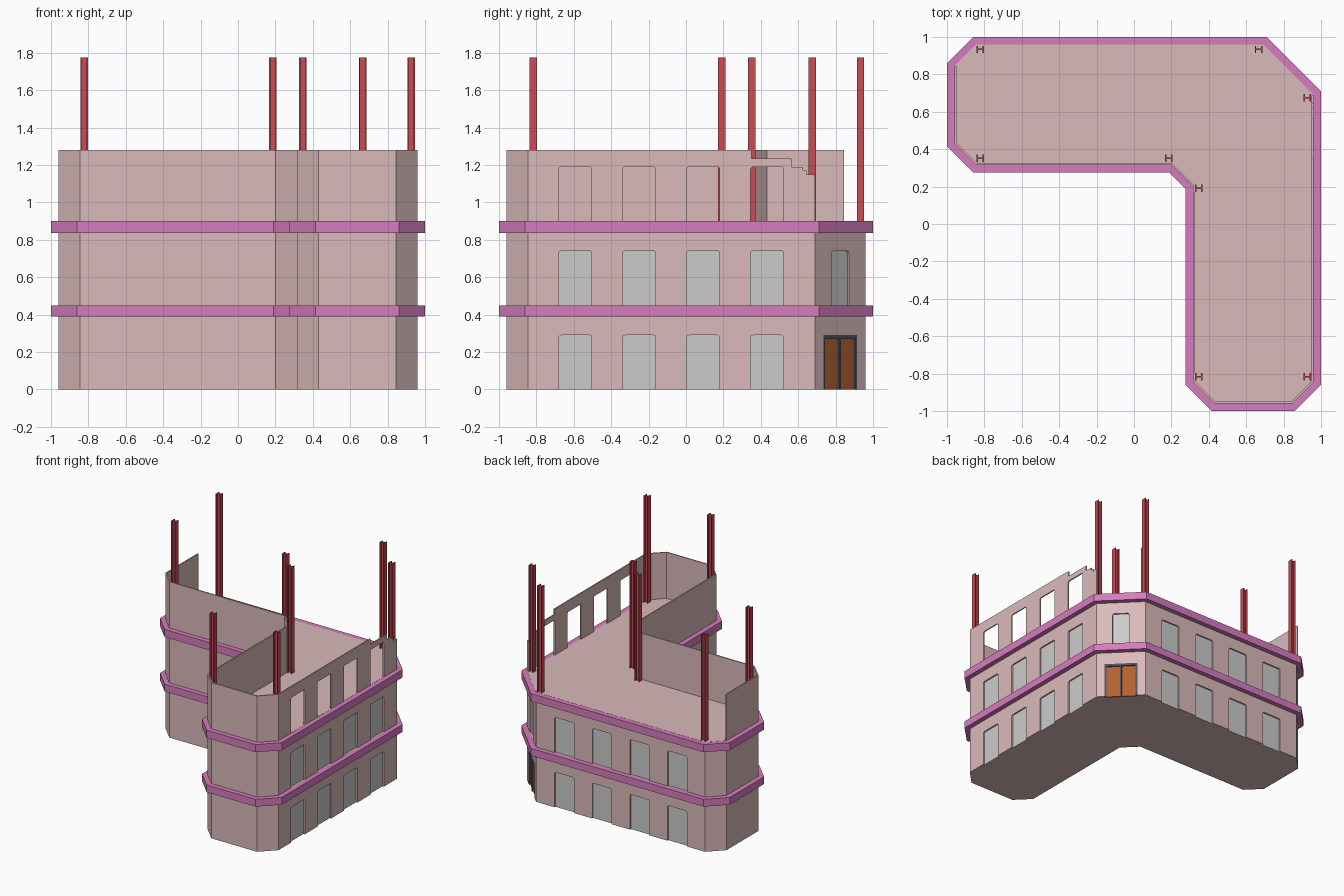
import bpy, bmesh
from mathutils import Vector

if "Cube" in bpy.data.objects:
    bpy.data.objects.remove(bpy.data.objects["Cube"])

WALL = [(-.96, .845), (-.96, .43), (-.845, .315), (.2, .315), (.315, .2), (.315, -.845),
        (.43, -.96), (.845, -.96), (.96, -.845), (.96, .69), (.69, .96), (-.845, .96)]
RIM = [(-1, .86), (-1, .415), (-.86, .275), (.19, .275), (.275, .19), (.275, -.86),
       (.415, -1), (.86, -1), (1, -.86), (1, .71), (.71, 1), (-.86, 1)]


def material(name, rgb):
    m = bpy.data.materials.new(name)
    m.diffuse_color = (*rgb, 1)
    m.use_nodes = True
    m.node_tree.nodes["Principled BSDF"].inputs["Base Color"].default_value = m.diffuse_color
    return m


PLASTER = material("plaster", (.70, .49, .49))
PINK = material("pink_trim", (.68, .20, .52))
RED = material("red_steel", (.60, .07, .09))
BROWN = material("brown_wood", (.45, .12, .03))
DARK = material("dark_frame", (.08, .09, .12))


def finish(name, bm, mat=None, recalc=True):
    if recalc:
        bmesh.ops.recalc_face_normals(bm, faces=bm.faces)
    me = bpy.data.meshes.new(name)
    bm.to_mesh(me)
    bm.free()
    ob = bpy.data.objects.new(name, me)
    bpy.context.collection.objects.link(ob)
    if mat:
        me.materials.append(mat)
    return ob


def sweep(bm, pts, vec):
    """Closed solid: polygon of 3D points extruded along vec."""
    a = [bm.verts.new(p) for p in pts]
    b = [bm.verts.new(Vector(p) + Vector(vec)) for p in pts]
    bm.faces.new(a)
    bm.faces.new(b[::-1])
    for i in range(len(a)):
        j = (i + 1) % len(a)
        bm.faces.new((a[i], b[i], b[j], a[j]))


# facades: origin on the wall, direction along it, outward normal
S = 2 ** -.5
RIGHT = (Vector((.96, 0, 0)), Vector((0, 1, 0)), Vector((1, 0, 0)))
BACK = (Vector((0, .96, 0)), Vector((1, 0, 0)), Vector((0, 1, 0)))
CORNER = (Vector((.825, .825, 0)), Vector((S, -S, 0)), Vector((S, S, 0)))


def panel(bm, facade, u0, u1, z0, z1, d0, d1, r=0.0):
    """Upright panel between depths d0 and d1, top corners clipped by r."""
    o, u, n = facade
    prof = [(u0, z0), (u1, z0)]
    if r:
        prof += [(u1, z1 - r), (u1 - r * .3, z1 - r * .3), (u1 - r, z1),
                 (u0 + r, z1), (u0 + r * .3, z1 - r * .3), (u0, z1 - r)]
    else:
        prof += [(u1, z1), (u0, z1)]
    sweep(bm, [o + u * a + n * d0 + Vector((0, 0, z)) for a, z in prof], n * (d1 - d0))


def cut(ob, bm):
    c = finish("cutter", bm)
    c.hide_render = True
    m = ob.modifiers.new("openings", 'BOOLEAN')
    m.operation = 'DIFFERENCE'
    m.solver = 'EXACT'
    m.object = c
    bpy.context.view_layer.objects.active = ob
    bpy.ops.object.modifier_apply(modifier=m.name)
    bpy.data.objects.remove(c)


# two-storey body
bm = bmesh.new()
sweep(bm, [(x, y, 0) for x, y in WALL], (0, 0, .901))
body = finish("building_body", bm, PLASTER)

# window and door recesses with their panes
COLS = [-.592 + .342 * i for i in range(4)]
HW, H, R = .088, .29, .012
wins = [(f, c - HW, c + HW, z) for f in (RIGHT, BACK) for c in COLS for z in (0, .45)]
wins.append((CORNER, -.065, .065, .45))
cb, pb = bmesh.new(), bmesh.new()
for f, a, b, z in wins:
    panel(cb, f, a, b, z - (.01 if z == 0 else 0), z + H, -.02, .02, R)
    panel(pb, f, a, b, z, z + H, -.022, -.012, R)
panel(cb, CORNER, -.128, .128, -.01, H, -.02, .02)
cut(body, cb)
finish("window_panes", pb)

# corner double door
bm = bmesh.new()
for a, b in ((-.114, -.006), (.006, .114)):
    panel(bm, CORNER, a, b, 0, .27, -.022, -.01)
finish("door_leaves", bm, BROWN)
bm = bmesh.new()
for a, b, z0, z1 in ((-.128, -.114, 0, H), (.114, .128, 0, H),
                     (-.006, .006, 0, .27), (-.114, .114, .27, H)):
    panel(bm, CORNER, a, b, z0, z1, -.022, 0)
finish("door_frame", bm, DARK)

# projecting pink floor bands
for name, z0, z1 in (("lower_band", .39, .45), ("upper_band", .837, .9)):
    bm = bmesh.new()
    loops = [[bm.verts.new((x, y, z)) for x, y in P]
             for P, z in ((WALL, z0), (RIM, z0), (RIM, z1), (WALL, z1))]
    n = len(WALL)
    for k in range(4):
        A, B = loops[k], loops[(k + 1) % 4]
        for i in range(n):
            bm.faces.new((A[i], A[(i + 1) % n], B[(i + 1) % n], B[i]))
    finish(name, bm, PINK)

# unfinished top storey: thin blank walls
bm = bmesh.new()
path = WALL[:9]
lo = [bm.verts.new((x, y, .9)) for x, y in path]
hi = [bm.verts.new((x, y, 1.28)) for x, y in path]
for i in range(len(path) - 1):
    bm.faces.new((lo[i], lo[i + 1], hi[i + 1], hi[i]))
top = finish("top_storey_walls", bm, PLASTER, recalc=False)
sol = top.modifiers.new("thickness", 'SOLIDIFY')
sol.thickness = .01
sol.use_even_offset = True

# top storey right wall with stepped broken end and open windows
steps = [(-.845, .9), (.69, .9), (.69, 1.15), (.645, 1.15), (.645, 1.17), (.625, 1.17),
         (.625, 1.19), (.565, 1.19), (.565, 1.235), (.35, 1.235), (.35, 1.28), (-.845, 1.28)]
bm = bmesh.new()
sweep(bm, [(.96, y, z) for y, z in steps], (-.01, 0, 0))
side = finish("top_storey_window_wall", bm, PLASTER)
cb = bmesh.new()
for c in COLS:
    panel(cb, RIGHT, c - HW, c + HW, .88, 1.19, -.03, .02, R)
cut(side, cb)

# exposed steel columns, flanges on the x sides
W, D, T, G = .02, .02, .007, .004
BEAM = [(-W, -D), (-W + T, -D), (-W + T, -G), (W - T, -G), (W - T, -D), (W, -D),
        (W, D), (W - T, D), (W - T, G), (-W + T, G), (-W + T, D), (-W, D)]
for i, (x, y) in enumerate([(-.822, .933), (.666, .933), (.926, .674), (-.822, .352),
                            (.186, .352), (.346, .192), (.346, -.817), (.926, -.817)]):
    bm = bmesh.new()
    sweep(bm, [(x + a, y + b, .895) for a, b in BEAM], (0, 0, .88))
    finish(f"steel_column_{i + 1}", bm, RED)
